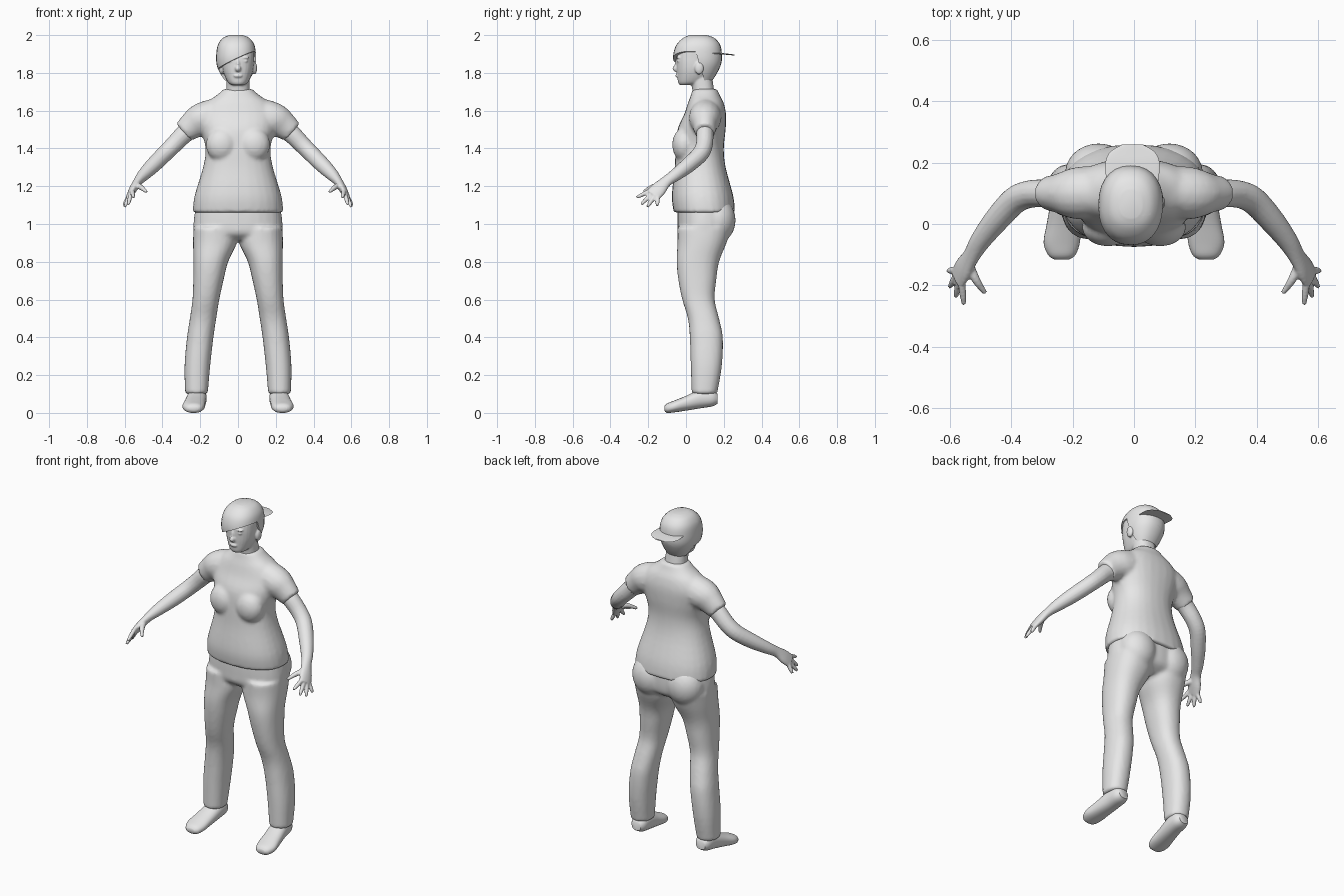
import bpy, bmesh, math
from mathutils import Vector, Matrix

if "Cube" in bpy.data.objects:
    bpy.data.objects.remove(bpy.data.objects["Cube"], do_unlink=True)

GREY = (0.8, 0.8, 0.8, 1.0)
material = bpy.data.materials.new("light grey")
material.use_nodes = True
material.diffuse_color = GREY
material.node_tree.nodes["Principled BSDF"].inputs["Base Color"].default_value = GREY


def refine(stations, steps=4):
    """Smooth interpolation between the given stations."""
    pts = [Vector(s) for s in stations]
    out = []
    for i in range(len(pts) - 1):
        before, a = pts[max(i - 1, 0)], pts[i]
        b, after = pts[i + 1], pts[min(i + 2, len(pts) - 1)]
        for k in range(steps):
            t = k / steps
            out.append(a + (b - before) * (t / 2)
                       + (before * 2 - a * 5 + b * 4 - after) * (t * t / 2)
                       + (a * 3 - before - b * 3 + after) * (t ** 3 / 2))
    return out + [pts[-1]]


def skin(bm, rings):
    """Bridge a row of point rings and cap both ends."""
    rows = [[bm.verts.new(p) for p in ring] for ring in rings]
    n = len(rows[0])
    for low, high in zip(rows, rows[1:]):
        for i in range(n):
            j = (i + 1) % n
            bm.faces.new((low[i], low[j], high[j], high[i]))
    bm.faces.new(rows[0][::-1])
    bm.faces.new(rows[-1])


def unit_ring(n=28, power=0.88):
    for i in range(n):
        a = math.tau * i / n
        c, s = math.cos(a), math.sin(a)
        yield (math.copysign(abs(c) ** power, c), math.copysign(abs(s) ** power, s))


def loft(bm, stations, side=1, axis="z"):
    """Stations: position on axis, centre x, half width, near edge, far edge."""
    rings = []
    for pos, cx, rx, near, far in refine(stations):
        ring = []
        for u, v in unit_ring():
            x = side * cx + rx * u
            w = (near + far) / 2 + (far - near) / 2 * v
            ring.append((x, w, pos) if axis == "z" else (x, pos, w))
        rings.append(ring)
    skin(bm, rings)


def tube(bm, stations, side=1):
    """Stations: x, y, z, radius across, radius along y."""
    path = refine(stations)
    rings = []
    for i, s in enumerate(path):
        ahead, behind = path[min(i + 1, len(path) - 1)], path[max(i - 1, 0)]
        d = Vector((ahead - behind)[:3]).normalized()
        across = d.cross(Vector((0, 1, 0))).normalized()
        wide = across.cross(d)
        ring = [Vector(s[:3]) + across * (s[3] * u) + wide * (s[4] * v)
                for u, v in unit_ring(16, 1)]
        rings.append([(p.x * side, p.y, p.z) for p in ring])
    skin(bm, rings)


def blob(bm, centre, radii):
    bmesh.ops.create_uvsphere(bm, u_segments=24, v_segments=14, radius=1,
                              matrix=Matrix.Translation(centre) @ Matrix.Diagonal((*radii, 1)))


def finish(name, bm, voxel=None, relax=3):
    """Make the object; fuse its overlapping volumes when a voxel size is given."""
    bmesh.ops.recalc_face_normals(bm, faces=bm.faces)
    for f in bm.faces:
        f.smooth = True
    mesh = bpy.data.meshes.new(name)
    bm.to_mesh(mesh)
    bm.free()
    mesh.set_sharp_from_angle(angle=math.radians(50))
    mesh.materials.append(material)
    obj = bpy.data.objects.new(name, mesh)
    bpy.context.collection.objects.link(obj)
    if voxel:
        fuse = obj.modifiers.new("fuse", "REMESH")
        fuse.mode = "VOXEL"
        fuse.voxel_size = voxel
        fuse.use_smooth_shade = True
        soft = obj.modifiers.new("soften", "SMOOTH")
        soft.factor = 0.5
        soft.iterations = relax
    return obj


# Shirt: torso, bust and short sleeves
bm = bmesh.new()
loft(bm, [(1.06, 0, .24, -.065, .26), (1.15, 0, .23, -.075, .25), (1.3, 0, .185, -.06, .21),
          (1.4, 0, .172, -.055, .2), (1.5, 0, .195, -.045, .21), (1.58, 0, .205, -.01, .212),
          (1.64, 0, .17, .01, .2), (1.68, 0, .115, .025, .18), (1.715, 0, .075, .035, .165)])
for side in (1, -1):
    blob(bm, (side * .085, -.01, 1.42), (.085, .063, .09))
    tube(bm, [(.1, .105, 1.575, .095, .085), (.19, .1, 1.555, .088, .085),
              (.245, .1, 1.52, .074, .065), (.288, .1, 1.485, .06, .054)], side)
finish("shirt", bm, .011, 4)

# Trousers: hips, seat and legs
bm = bmesh.new()
loft(bm, [(.915, 0, .13, .0, .17), (.95, 0, .225, -.04, .225), (1.0, 0, .236, -.045, .24),
          (1.08, 0, .226, -.045, .24)])
for side in (1, -1):
    blob(bm, (side * .115, .165, 1.02), (.11, .098, .12))
    loft(bm, [(.1, .22, .06, .03, .165), (.25, .215, .068, .025, .19), (.4, .2, .07, .02, .195),
              (.5, .185, .07, .01, .175), (.6, .17, .071, -.02, .152), (.7, .157, .08, -.04, .16),
              (.8, .144, .092, -.05, .175), (.9, .122, .116, -.045, .215),
              (.98, .122, .114, -.045, .24)], side)
finish("trousers", bm, .011, 4)

for side, label in ((1, "left"), (-1, "right")):
    # Bare arm with palm, four fingers and thumb
    bm = bmesh.new()
    tube(bm, [(.22, .105, 1.52, .054, .048), (.28, .1, 1.48, .05, .046), (.34, .097, 1.42, .046, .045),
              (.39, .075, 1.37, .044, .045), (.45, .01, 1.31, .041, .041), (.5, -.055, 1.26, .033, .034),
              (.53, -.105, 1.225, .024, .031), (.555, -.145, 1.185, .021, .042),
              (.574, -.178, 1.152, .015, .042)], side)
    knuckle_front, knuckle_back = Vector((.56, -.195, 1.173)), Vector((.582, -.15, 1.139))
    tips = [(.553, -.262, 1.14), (.58, -.238, 1.103), (.6, -.205, 1.09), (.605, -.152, 1.096)]
    for i, tip in enumerate(tips):
        end = Vector(tip)
        base = knuckle_front.lerp(knuckle_back, i / 3)
        root = base.lerp(Vector((.555, -.145, 1.185)), .4)
        tube(bm, [(*root, .012, .012), (*base, .012, .012),
                  (*base.lerp(end, .6), .011, .011), (*end, .007, .007)], side)
    tube(bm, [(.54, -.125, 1.205, .016, .016), (.515, -.18, 1.195, .014, .014),
              (.485, -.224, 1.17, .008, .008)], side)
    finish(label + "_arm", bm, .0055, 2)

    # Shoe
    bm = bmesh.new()
    loft(bm, [(-.115, .235, .025, .012, .035), (-.1, .235, .045, .0, .05), (-.06, .235, .059, .003, .066),
              (.0, .228, .056, .012, .09), (.08, .218, .052, .025, .125), (.14, .215, .047, .035, .125),
              (.168, .215, .03, .05, .1)], side, "y")
    finish(label + "_shoe", bm)

# Head: skull, neck, nose, lips, eyes and ears
bm = bmesh.new()
loft(bm, [(1.735, 0, .032, -.032, .04), (1.75, 0, .053, -.042, .09), (1.79, 0, .073, -.047, .13),
          (1.83, 0, .083, -.05, .145), (1.88, 0, .086, -.05, .15), (1.93, 0, .084, -.035, .15),
          (1.965, 0, .05, .0, .12)])
loft(bm, [(1.65, 0, .075, .03, .16), (1.7, 0, .063, .035, .15), (1.8, 0, .06, .015, .135)])
blob(bm, (0, -.05, 1.823), (.016, .021, .018))
blob(bm, (0, -.046, 1.845), (.01, .014, .03))
blob(bm, (0, -.045, 1.785), (.024, .011, .01))
for side in (1, -1):
    blob(bm, (side * .036, -.04, 1.863), (.016, .008, .008))
    blob(bm, (side * .036, -.04, 1.882), (.024, .011, .006))
    blob(bm, (side * .087, .07, 1.825), (.014, .024, .034))
finish("head", bm, .005, 2)

# Hair: swept fringe over the brow, and a back part down to the nape
HAIR = [(1.76, -.005, .068, .0, .14), (1.8, -.008, .09, -.05, .165), (1.85, -.01, .104, -.066, .187),
        (1.9, -.01, .105, -.067, .19), (1.95, -.01, .096, -.05, .18), (1.985, -.01, .07, -.015, .15),
        (2.0, -.01, .035, .02, .11)]
for name, point, normal in (("hair_fringe", (0, -.06, 1.88), (-.47, .1, 1)),
                            ("hair_back", (0, .085, 1.8), (0, 1, .3))):
    bm = bmesh.new()
    loft(bm, HAIR)
    bmesh.ops.bisect_plane(bm, geom=bm.verts[:] + bm.edges[:] + bm.faces[:],
                           plane_co=point, plane_no=Vector(normal).normalized(), clear_inner=True)
    bmesh.ops.holes_fill(bm, edges=bm.edges[:], sides=0)
    finish(name, bm)

# Thin visor at the back of the head
bm = bmesh.new()
loft(bm, [(.14, -.005, .085, 1.9, 1.907), (.2, -.005, .088, 1.897, 1.904), (.235, -.005, .072, 1.894, 1.9),
          (.258, -.005, .035, 1.892, 1.897)], axis="y")
finish("cap_visor", bm)
